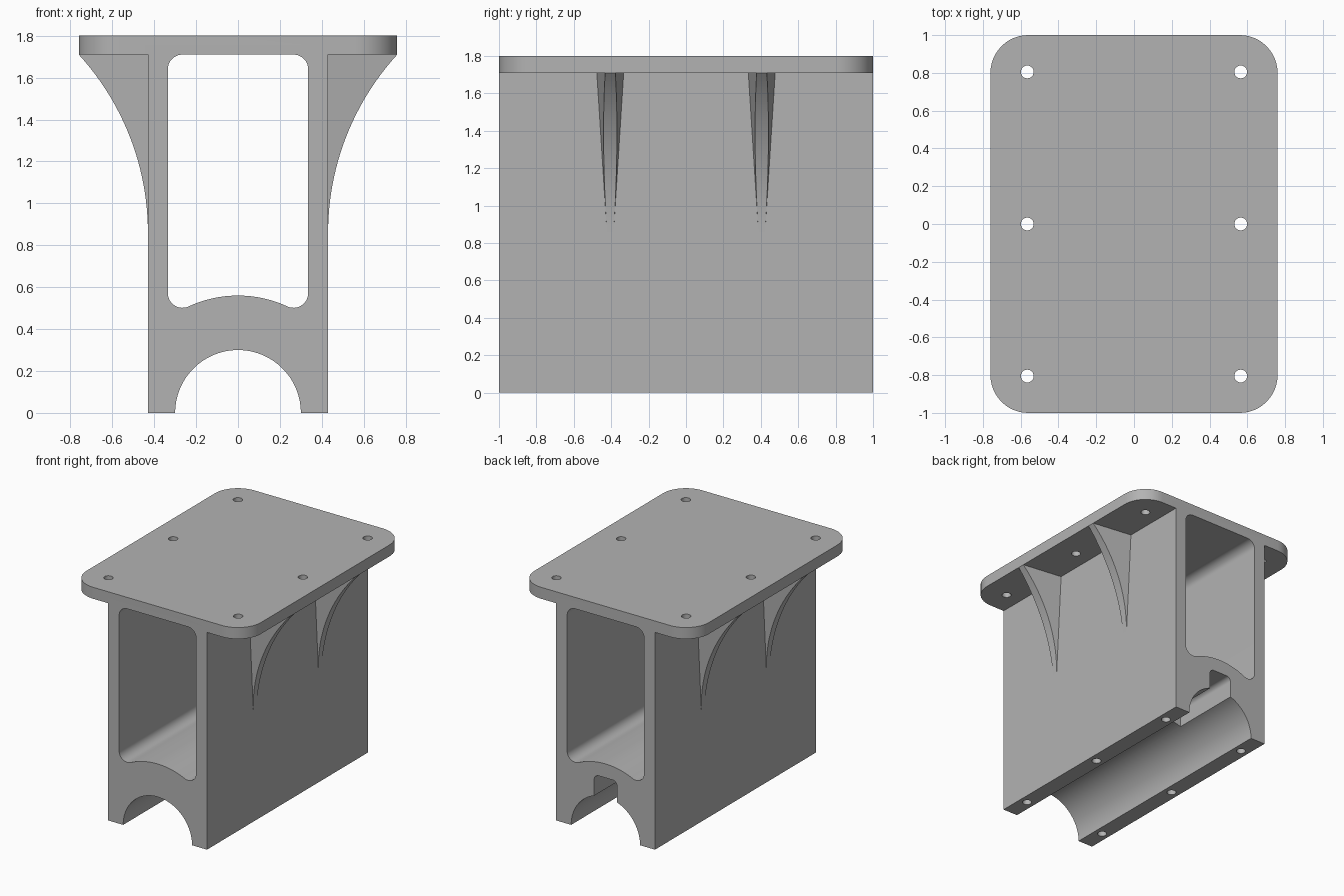
import bpy
import bmesh
from math import sin, cos, pi, radians, atan2, sqrt
from mathutils import Vector

cube = bpy.data.objects.get("Cube")
if cube:
    bpy.data.objects.remove(cube, do_unlink=True)

grey = bpy.data.materials.new("plain_grey")
grey.use_nodes = True
COLOUR = (0.45, 0.45, 0.45, 1)
grey.diffuse_color = COLOUR
grey.node_tree.nodes["Principled BSDF"].inputs["Base Color"].default_value = COLOUR

WALL_X, PLATE_X, HALF_Y = 0.43, 0.76, 1.0
PLATE_Z, TOP_Z = 1.71, 1.8
BORE_R = 0.3


def arc(cx, cy, r, start, end, n=12):
    """Points on an arc, angles in radians."""
    return [(cx + r * cos(start + (end - start) * i / n),
             cy + r * sin(start + (end - start) * i / n)) for i in range(n + 1)]


def rounded_rect(x, low, high, r):
    pts = []
    for k, (cx, cy) in enumerate([(x - r, high - r), (r - x, high - r),
                                  (r - x, low + r), (x - r, low + r)]):
        pts += arc(cx, cy, r, k * pi / 2, (k + 1) * pi / 2)
    return pts


def prism(name, points, start, end, axis):
    """Extrude a profile along y (points are x, z) or z (points are x, y)."""
    place = (lambda p, t: (p[0], t, p[1])) if axis == "y" else (lambda p, t: (p[0], p[1], t))
    bm = bmesh.new()
    face = bm.faces.new([bm.verts.new(place(p, start)) for p in points])
    new = bmesh.ops.extrude_face_region(bm, geom=[face])["geom"]
    shift = Vector(place((0, 0), end - start))
    bmesh.ops.translate(bm, vec=shift, verts=[v for v in new if isinstance(v, bmesh.types.BMVert)])
    return finish(name, bm)


def finish(name, bm):
    bmesh.ops.recalc_face_normals(bm, faces=bm.faces)
    mesh = bpy.data.meshes.new(name)
    bm.to_mesh(mesh)
    bm.free()
    mesh.materials.append(grey)
    obj = bpy.data.objects.new(name, mesh)
    bpy.context.collection.objects.link(obj)
    return obj


def combine(target, tool, operation):
    """Apply a boolean and discard the tool object."""
    tool.hide_render = True
    mod = target.modifiers.new("combine", "BOOLEAN")
    mod.operation, mod.solver, mod.object = operation, "EXACT", tool
    bpy.context.view_layer.objects.active = target
    bpy.ops.object.modifier_apply(modifier=mod.name)
    bpy.data.objects.remove(tool, do_unlink=True)


# Body: upright block standing on two feet over a half-round bore
outline = [(WALL_X, 0), (WALL_X, PLATE_Z + 0.04), (-WALL_X, PLATE_Z + 0.04), (-WALL_X, 0)]
outline += arc(0, 0, BORE_R, pi, 0, 48)
body = prism("pedestal_body", outline, -HALF_Y, HALF_Y, "y")

# Mounting plate with rounded corners
plate = prism("plate", rounded_rect(PLATE_X, -HALF_Y, HALF_Y, 0.2), PLATE_Z, TOP_Z, "z")
combine(body, plate, "UNION")

# Through cavity: rounded top, floor bulging concentric with the bore
cx, fillet, floor_r = 0.335, 0.07, 0.56
fx = cx - fillet
fz = sqrt((floor_r + fillet) ** 2 - fx ** 2)
tilt = atan2(fz, fx)
cavity = arc(fx, PLATE_Z - fillet, fillet, 0, pi / 2)
cavity += arc(-fx, PLATE_Z - fillet, fillet, pi / 2, pi)
cavity += arc(-fx, fz, fillet, pi, 2 * pi - tilt)
cavity += arc(0, 0, floor_r, pi - tilt, tilt, 24)[1:-1]
cavity += arc(fx, fz, fillet, pi + tilt, 2 * pi)
combine(body, prism("cavity_cutter", cavity, -1.1, 1.1, "y"), "DIFFERENCE")

# Blind notch above the bore at the back
combine(body, prism("notch_cutter", rounded_rect(0.1, 0.1, 0.45, 0.04), 0.42, 1.1, "y"), "DIFFERENCE")

# Bolt holes through the plate and up into the feet
for side in (-1, 1):
    for y in (-0.805, 0, 0.805):
        for x, low, high in ((0.565, PLATE_Z - 0.05, TOP_Z + 0.1), (0.365, -0.1, 0.3)):
            circle = arc(side * x, y, 0.034, 0, 2 * pi, 24)[:-1]
            combine(body, prism("hole_cutter", circle, low, high, "z"), "DIFFERENCE")


# Tapered gussets with a concave outer edge
def gusset(name, side, y):
    low, reach, height = 0.86, PLATE_X - WALL_X, PLATE_Z - 0.86
    radius = (reach ** 2 + height ** 2) / (2 * reach)
    steps = 24
    bm = bmesh.new()
    rows = []
    for i in range(steps + 1):
        a = atan2(height, radius - reach) * i / steps
        out, up = radius * (1 - cos(a)), radius * sin(a)
        at_wall = 0.018 + 0.054 * up / height
        at_edge = at_wall - 0.045 * out / reach
        rows.append([bm.verts.new((side * (WALL_X + d), y + w, low + up)) for d, w in
                     ((0, -at_wall), (out, -at_edge), (out, at_edge), (0, at_wall))])
    for a, b in zip(rows, rows[1:]):
        for k in range(4):
            bm.faces.new((a[k], a[(k + 1) % 4], b[(k + 1) % 4], b[k]))
    bm.faces.new(rows[0])
    bm.faces.new(rows[-1])
    bmesh.ops.remove_doubles(bm, verts=bm.verts, dist=0.00001)
    return finish(name, bm)


parts = [body]
for side, label in ((1, "left"), (-1, "right")):
    for y, end in ((-0.405, "front"), (0.405, "back")):
        parts.append(gusset(f"{label}_{end}_gusset", side, y))

# Smooth shading on curves, sharp edges kept
bpy.ops.object.select_all(action="DESELECT")
for part in parts:
    part.select_set(True)
bpy.context.view_layer.objects.active = body
bpy.ops.object.shade_smooth_by_angle(angle=radians(30))
